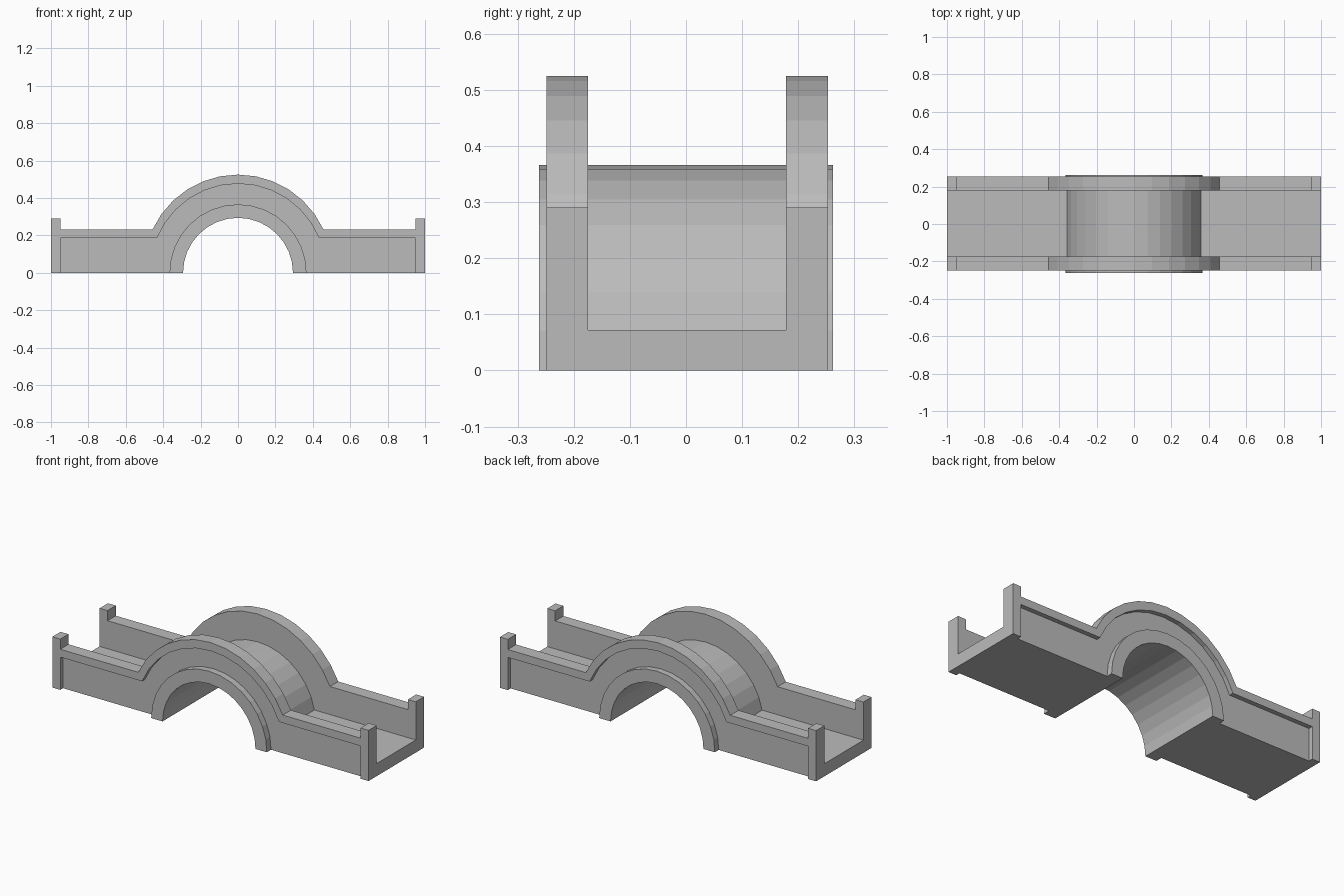
import bpy, bmesh, math

cube = bpy.data.objects.get("Cube")
if cube:
    bpy.data.objects.remove(cube, do_unlink=True)

stone = bpy.data.materials.new("light grey")
stone.use_nodes = True
GREY = (0.5, 0.5, 0.5, 1)
stone.diffuse_color = GREY
stone.node_tree.nodes["Principled BSDF"].inputs["Base Color"].default_value = GREY


def arc(radius, centre_z, half_angle, steps):
    """Points of an arch from -x over the top to +x, as (x, z)."""
    angles = [math.radians(half_angle) * (2 * i / steps - 1) for i in range(steps + 1)]
    return [(radius * math.sin(a), centre_z + radius * math.cos(a)) for a in angles]


def prism(name, profile, y0, y1):
    """Extrude a closed (x, z) profile from y0 to y1."""
    bm = bmesh.new()
    face = bm.faces.new([bm.verts.new((x, y0, z)) for x, z in profile])
    moved = bmesh.ops.extrude_face_region(bm, geom=[face])["geom"]
    verts = [v for v in moved if isinstance(v, bmesh.types.BMVert)]
    bmesh.ops.translate(bm, verts=verts, vec=(0, y1 - y0, 0))
    bmesh.ops.recalc_face_normals(bm, faces=bm.faces)
    mesh = bpy.data.meshes.new(name)
    bm.to_mesh(mesh)
    bm.free()
    mesh.materials.append(stone)
    obj = bpy.data.objects.new(name, mesh)
    bpy.context.collection.objects.link(obj)
    return obj


def mirrored(half):
    """The same points on the +x side, in reverse order."""
    return [(-x, z) for x, z in reversed(half)]


# Shared outlines
POST = 0.95
end_post = [(-1, 0), (-1, 0.29), (-POST, 0.29), (-POST, 0.232)]
outline = end_post + arc(0.503, 0.022, 65.3, 12) + mirrored(end_post)
panel_side = [(-POST, 0), (-POST, 0.187)]
panel_edge = panel_side + arc(0.468, 0.009, 67.6, 12) + mirrored(panel_side)
opening = arc(0.36, 0, 90, 16)

# Side walls: a recessed panel with a raised frame on its outer face
for side, inner, panel, outer in (("front", -0.175, -0.224, -0.249),
                                  ("back", 0.178, 0.227, 0.253)):
    prism(side + "_wall", outline + opening[::-1], inner, panel)
    prism(side + "_frame", outline + panel_edge[::-1], panel, outer)

# Arched barrel through both walls
prism("arch_barrel", arc(0.366, 0, 90, 16) + arc(0.294, 0, 90, 16)[::-1], -0.262, 0.262)

# Flat decks on both sides of the arch
for side, s in (("left", 1), ("right", -1)):
    deck = [(s * 0.355, 0), (s, 0), (s, 0.072), (s * 0.355, 0.072)]
    prism(side + "_deck", deck, -0.175, 0.178)
